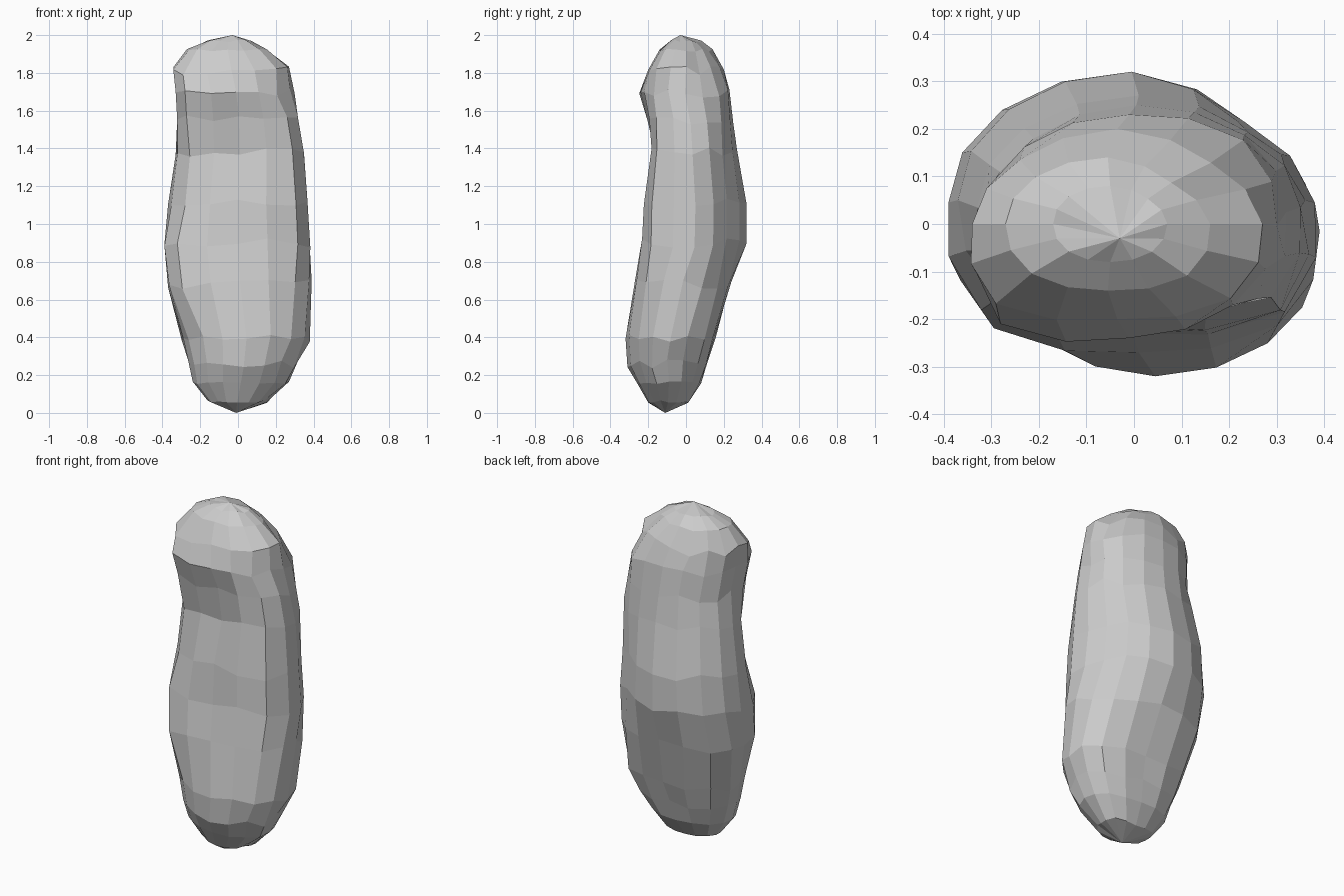
import bpy, bmesh, math, random

default = bpy.data.objects.get("Cube")
if default:
    bpy.data.objects.remove(default, do_unlink=True)

random.seed(4)
SIDES = 16

# Rings up the stone: height, left and right limits, front and back limits,
# then reach along the diagonals: back right, back left, front left, front right
RINGS = [
    (0.06, -0.16, 0.15, -0.20, 0.01, 0.09, 0.09, 0.19, 0.20),
    (0.16, -0.24, 0.27, -0.26, 0.08, 0.17, 0.16, 0.26, 0.29),
    (0.26, -0.26, 0.32, -0.31, 0.11, 0.23, 0.21, 0.29, 0.34),
    (0.40, -0.29, 0.38, -0.32, 0.15, 0.29, 0.26, 0.31, 0.38),
    (0.68, -0.37, 0.39, -0.27, 0.24, 0.32, 0.34, 0.37, 0.37),
    (0.90, -0.39, 0.38, -0.23, 0.32, 0.32, 0.37, 0.36, 0.36),
    (1.12, -0.37, 0.36, -0.22, 0.32, 0.31, 0.36, 0.31, 0.35),
    (1.38, -0.33, 0.35, -0.20, 0.27, 0.31, 0.31, 0.29, 0.32),
    (1.55, -0.31, 0.32, -0.20, 0.25, 0.30, 0.28, 0.32, 0.30),
    (1.69, -0.32, 0.30, -0.24, 0.23, 0.29, 0.28, 0.35, 0.27),
    (1.81, -0.34, 0.27, -0.20, 0.20, 0.21, 0.27, 0.33, 0.26),
    (1.92, -0.27, 0.16, -0.14, 0.14, 0.12, 0.22, 0.23, 0.16),
    (1.97, -0.17, 0.07, -0.08, 0.08, 0.06, 0.14, 0.14, 0.07),
]


def ring_points(x0, x1, y0, y1, *reach):
    """Oval through the four limits, with each corner pushed to its reach."""
    cx, cy = (x0 + x1) / 2, (y0 + y1) / 2
    rx, ry = (x1 - x0) / 2, (y1 - y0) / 2
    oval_reach = math.hypot(rx, ry) / math.sqrt(2)
    for i in range(SIDES):
        t = 2 * math.pi * i / SIDES
        c, s = math.cos(t), math.sin(t)
        corner = i * 4 // SIDES
        sx = 1 if corner in (0, 3) else -1
        sy = 1 if corner < 2 else -1
        wanted = reach[corner] - (sx * cx + sy * cy) / math.sqrt(2)
        k = 1 + (wanted / oval_reach - 1) * math.sin(2 * t) ** 2
        yield cx + rx * c * k, cy + ry * s * k, s


# Stack the rings, roughening their heights and denting the upper front
bm = bmesh.new()
loops = []
for z, *limits in RINGS:
    loop = []
    rough = 0.025 if 0.2 < z < 1.85 else 0.008
    for x, y, side in ring_points(*limits):
        if side < 0:
            y += 0.04 * math.exp(-((z - 1.34) / 0.16) ** 2 - ((x + 0.03) / 0.2) ** 2)
        loop.append(bm.verts.new((x, y, z + random.uniform(-rough, rough))))
    loops.append(loop)

for low, high in zip(loops, loops[1:]):
    for i in range(SIDES):
        j = (i + 1) % SIDES
        bm.faces.new((low[i], low[j], high[j], high[i]))

# Close both ends on their tips
base_tip = bm.verts.new((-0.01, -0.11, 0))
top_tip = bm.verts.new((-0.03, -0.03, 2))
for i in range(SIDES):
    j = (i + 1) % SIDES
    bm.faces.new((loops[0][j], loops[0][i], base_tip))
    bm.faces.new((loops[-1][i], loops[-1][j], top_tip))
bmesh.ops.recalc_face_normals(bm, faces=bm.faces)

mesh = bpy.data.meshes.new("standing_stone")
bm.to_mesh(mesh)
bm.free()
stone = bpy.data.objects.new("standing_stone", mesh)
bpy.context.collection.objects.link(stone)

# Plain grey stone
grey = (0.6, 0.6, 0.6, 1)
mat = bpy.data.materials.new("stone_grey")
mat.use_nodes = True
mat.diffuse_color = grey
mat.node_tree.nodes["Principled BSDF"].inputs["Base Color"].default_value = grey
mesh.materials.append(mat)
